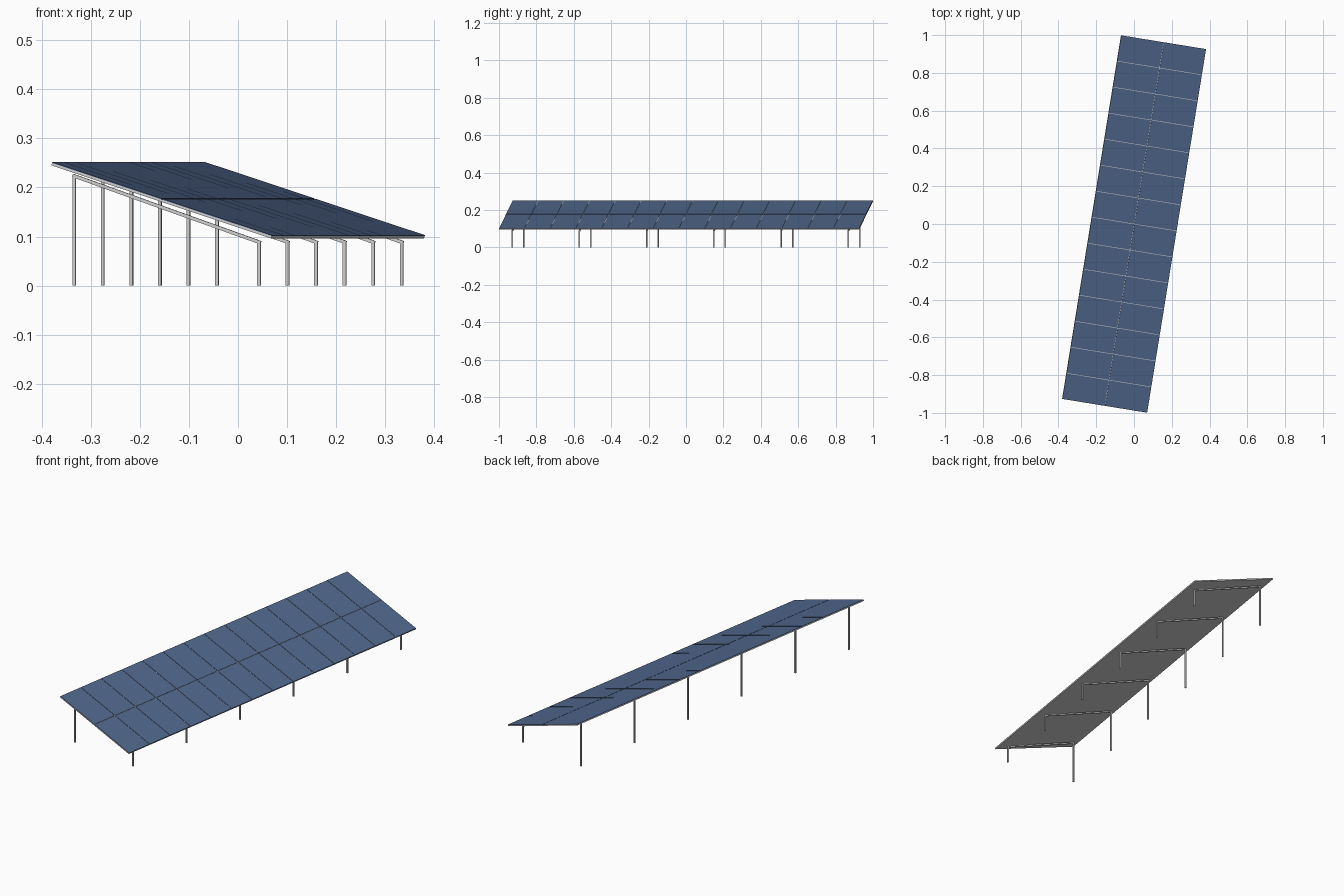
import bpy, math
from mathutils import Matrix, Vector

cube = bpy.data.objects.get("Cube")
if cube:
    bpy.data.objects.remove(cube, do_unlink=True)


def material(name, color):
    mat = bpy.data.materials.new(name)
    mat.use_nodes = True
    mat.diffuse_color = color
    mat.node_tree.nodes["Principled BSDF"].inputs["Base Color"].default_value = color
    return mat


cell_blue = material("cell blue", (0.083, 0.14, 0.27, 1))
metal_grey = material("metal grey", (0.60, 0.60, 0.60, 1))


def box(name, size, matrix, mat=metal_grey):
    bpy.ops.mesh.primitive_cube_add(size=1)
    ob = bpy.context.object
    ob.name = ob.data.name = name
    ob.data.transform(Matrix.Diagonal((*size, 1)))
    ob.data.materials.append(mat)
    ob.matrix_world = matrix
    return ob


# The whole array is turned slightly about the vertical axis
turn = Matrix.Rotation(math.radians(-9.2), 4, "Z")
length, slope_width, gap = 1.95, 0.478, 0.003
sheet_thick, cell_thick = 0.005, 0.002
columns, rows = 14, 2
tilt = math.atan2(0.149, 0.454)
plane = turn @ Matrix.Translation((0, 0, 0.173)) @ Matrix.Rotation(tilt, 4, "Y")

# Solid metal backing sheet
box("backing_sheet", (slope_width, length, sheet_thick), plane)

# Thin solar panels in two rows, with the sheet showing between them
pitch_x = (slope_width + gap) / rows
pitch_y = (length + gap) / columns
for r in range(rows):
    for c in range(columns):
        place = Matrix.Translation(((r - (rows - 1) / 2) * pitch_x,
                                    (c - (columns - 1) / 2) * pitch_y,
                                    (sheet_thick + cell_thick) / 2))
        box(f"panel_{r + 1}_{c + 1}", (pitch_x - gap, pitch_y - gap, cell_thick),
            plane @ place, cell_blue)

# Support frames: a tall post, a short post and a sloping rafter
frames, spacing, bar, reach = 6, 0.364, 0.007, 0.191
high, low = 0.2235, 0.0885
for i in range(frames):
    y = (i - (frames - 1) / 2) * spacing
    for name, x, h in (("tall_post", -reach, high), ("short_post", reach, low)):
        box(f"{name}_{i + 1}", (bar, bar, h),
            turn @ Matrix.Translation((x, y, h / 2)))
    run = Vector((2 * reach, 0, low - high))
    box(f"rafter_{i + 1}", (run.length + bar, bar, bar),
        turn @ Matrix.Translation((0, y, (high + low) / 2))
        @ Matrix.Rotation(math.atan2(high - low, 2 * reach), 4, "Y"))
